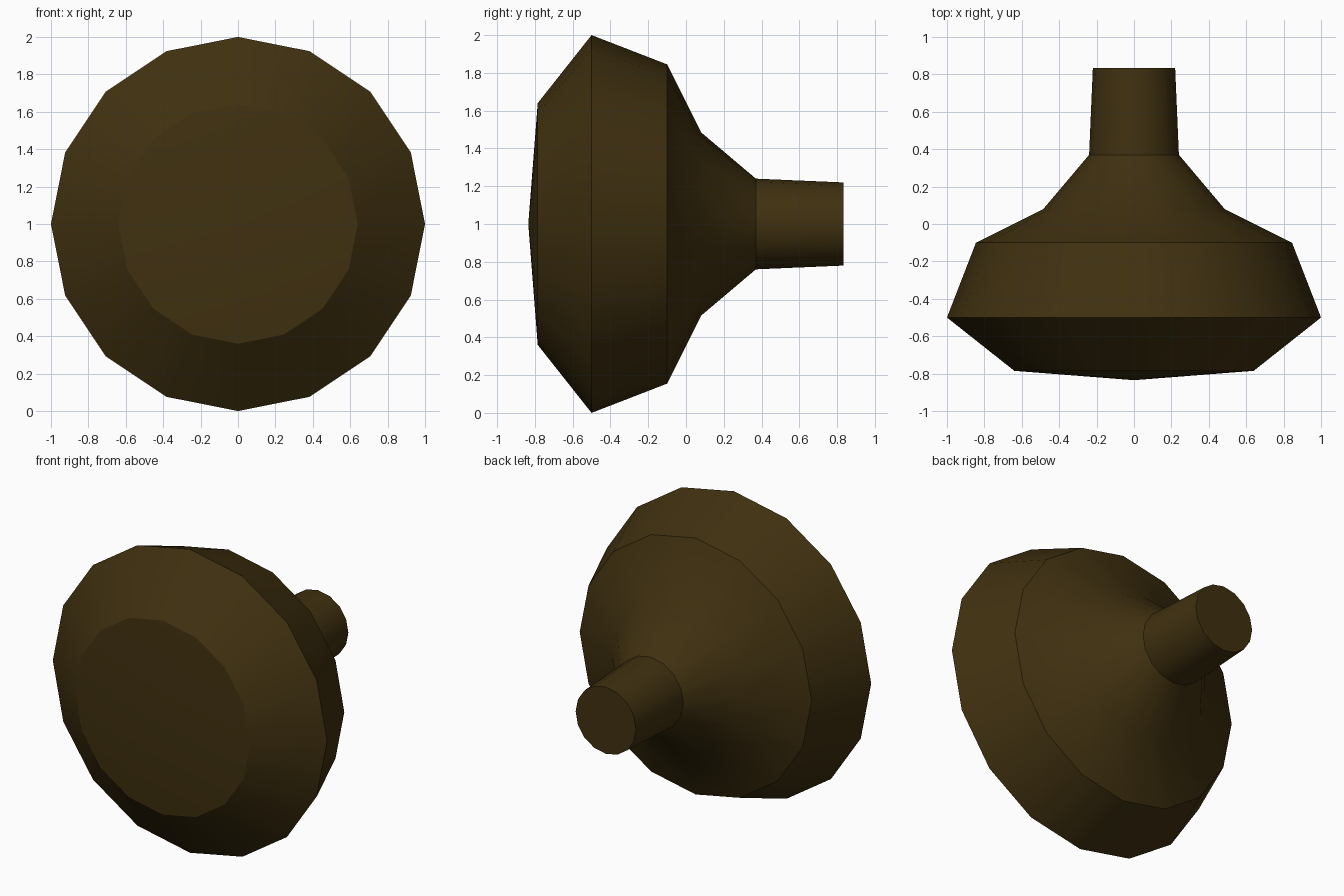
import bpy, bmesh, math

cube = bpy.data.objects.get("Cube")
if cube:
    bpy.data.objects.remove(cube, do_unlink=True)

SIDES = 16
AXIS_Z = 1.0

# One flat material
brown = bpy.data.materials.new("dark_brown")
brown.use_nodes = True
colour = (0.051, 0.030, 0.005, 1)
brown.diffuse_color = colour
brown.node_tree.nodes["Principled BSDF"].inputs["Base Color"].default_value = colour

# Radius and y position of each ring, from front to back
profile = [(0.64, -0.785), (1.0, -0.5), (0.845, -0.1),
           (0.485, 0.08), (0.24, 0.37), (0.22, 0.835)]

bm = bmesh.new()
rings = []
for radius, y in profile:
    ring = []
    for i in range(SIDES):
        a = math.tau * i / SIDES
        ring.append(bm.verts.new((radius * math.cos(a), y, AXIS_Z + radius * math.sin(a))))
    rings.append(ring)

# Walls between neighbouring rings
for front, back in zip(rings, rings[1:]):
    for i in range(SIDES):
        j = (i + 1) % SIDES
        bm.faces.new((front[i], front[j], back[j], back[i]))

# Shallow cone on the front, flat cap on the stem
tip = bm.verts.new((0, -0.835, AXIS_Z))
for i in range(SIDES):
    bm.faces.new((tip, rings[0][(i + 1) % SIDES], rings[0][i]))
bm.faces.new(rings[-1])
bmesh.ops.recalc_face_normals(bm, faces=bm.faces)

mesh = bpy.data.meshes.new("flared_knob")
bm.to_mesh(mesh)
bm.free()
mesh.materials.append(brown)
knob = bpy.data.objects.new("flared_knob", mesh)
bpy.context.collection.objects.link(knob)

# Smooth around the body, sharp at the main rims
bpy.ops.object.select_all(action="DESELECT")
knob.select_set(True)
bpy.context.view_layer.objects.active = knob
bpy.ops.object.shade_smooth_by_angle(angle=math.radians(30))
